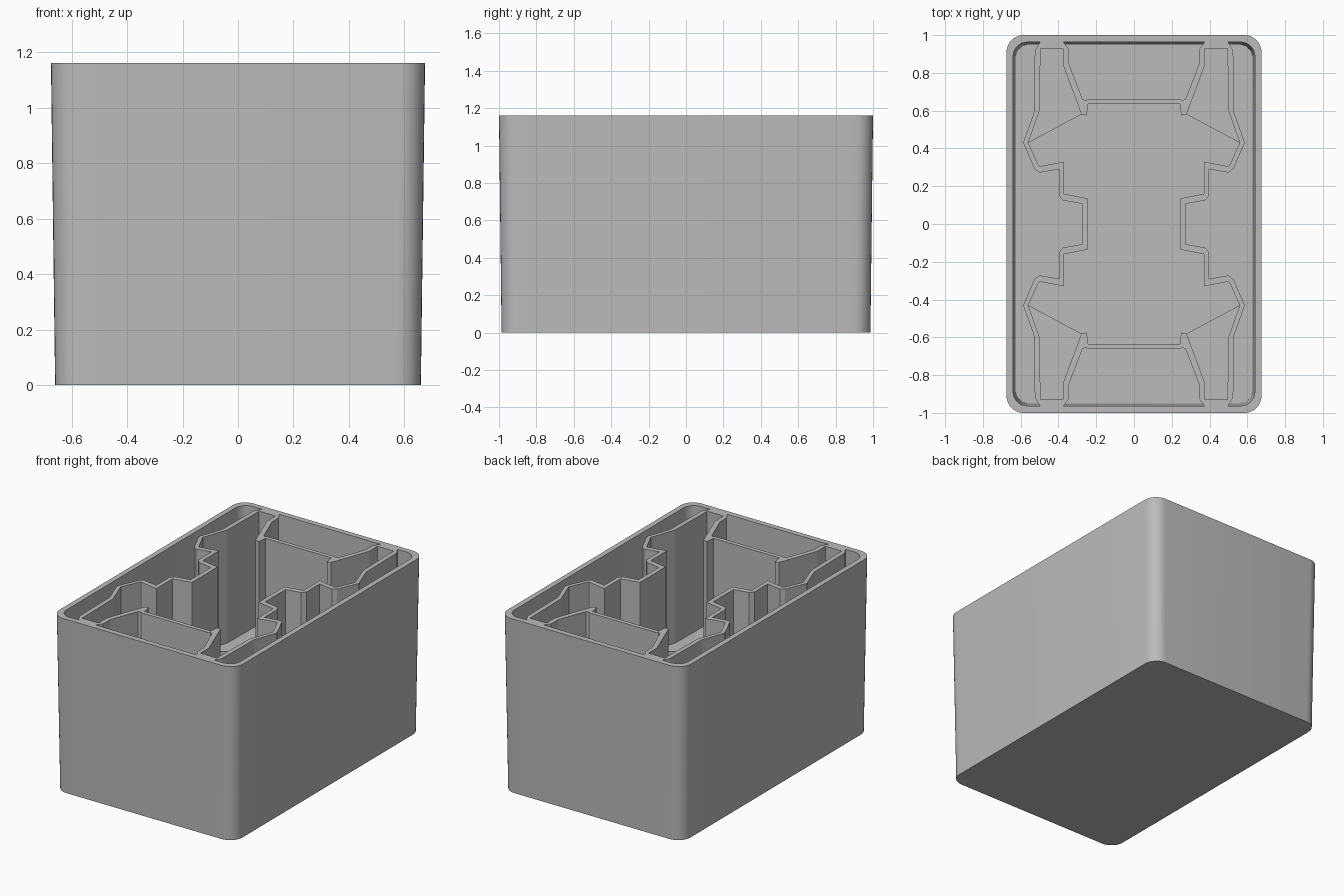
import bpy, bmesh, math

cube = bpy.data.objects.get("Cube")
if cube:
    bpy.data.objects.remove(cube)

TOP, FLOOR, LEDGE = 1.162, 0.04, 0.41

grey = bpy.data.materials.new("plain grey")
grey.use_nodes = True
grey.diffuse_color = (0.5, 0.5, 0.5, 1)
grey.node_tree.nodes["Principled BSDF"].inputs["Base Color"].default_value = (0.5, 0.5, 0.5, 1)


def loft(name, rings, cap_ends=True, closed=False):
    """Bridge rings of 3D points; cap the ends or join last ring to first."""
    bm = bmesh.new()
    loops = [[bm.verts.new(p) for p in ring] for ring in rings]
    pairs = list(zip(loops, loops[1:]))
    if closed:
        pairs.append((loops[-1], loops[0]))
    for a, b in pairs:
        n = len(a)
        for i in range(n):
            j = (i + 1) % n
            bm.faces.new((a[i], a[j], b[j], b[i]))
    if cap_ends:
        bm.faces.new(loops[0])
        bm.faces.new(loops[-1])
    bmesh.ops.recalc_face_normals(bm, faces=bm.faces)
    mesh = bpy.data.meshes.new(name)
    bm.to_mesh(mesh)
    bm.free()
    mesh.materials.append(grey)
    obj = bpy.data.objects.new(name, mesh)
    bpy.context.collection.objects.link(obj)
    return obj


def at(points, z):
    return [(x, y, z) for x, y in points]


def rounded_rect(hx, hy, r, steps=8):
    pts = []
    for k, (sx, sy) in enumerate([(1, 1), (-1, 1), (-1, -1), (1, -1)]):
        for i in range(steps + 1):
            a = math.pi / 2 * (k + i / steps)
            pts.append((sx * (hx - r) + r * math.cos(a), sy * (hy - r) + r * math.sin(a)))
    return pts


def mirror_four(q):
    """Complete a quarter outline into a closed loop."""
    half = q + [(-x, y) for x, y in reversed(q)]
    return half + [(x, -y) for x, y in reversed(half)]


# Open box with slightly drafted walls
box = loft("box_shell", [
    at(rounded_rect(0.66, 0.986, 0.09), 0),
    at(rounded_rect(0.675, 1.0, 0.09), TOP),
    at(rounded_rect(0.64, 0.963, 0.075), TOP),
    at(rounded_rect(0.628, 0.951, 0.075), FLOOR)])
bpy.context.view_layer.objects.active = box
box.select_set(True)
bpy.ops.object.shade_smooth_by_angle(angle=math.radians(30))

# Stepped divider wall, as matching inner and outer outlines of one quarter
inner = [(.245, .135), (.37, .16), (.37, .165), (.37, .33), (.50, .305), (.505, .31),
         (.56, .43), (.50, .60), (.495, .92), (.495, .93), (.375, .93), (.375, .92),
         (.375, .84), (.278, .58), (.25, .575), (.243, .635)]
outer = [(.275, .107), (.375, .125), (.398, .15), (.398, .29), (.50, .272), (.525, .29),
         (.587, .43), (.53, .59), (.525, .92), (.497, .963), (.373, .963), (.345, .925),
         (.345, .85), (.272, .66), (.255, .655), (.24, .663)]
inside, outside = mirror_four(inner), mirror_four(outer)
loft("divider_wall", [at(inside, FLOOR), at(inside, TOP), at(outside, TOP), at(outside, FLOOR)],
     cap_ends=False, closed=True)

# Raised ledges in the four corner pockets
pocket = inner[6:8] + inner[9:11] + inner[12:14]
for side, sx in (("left", 1), ("right", -1)):
    for end, sy in (("back", 1), ("front", -1)):
        shape = [(sx * x, sy * y) for x, y in pocket]
        loft(f"pocket_ledge_{end}_{side}", [at(shape, FLOOR), at(shape, LEDGE)])
